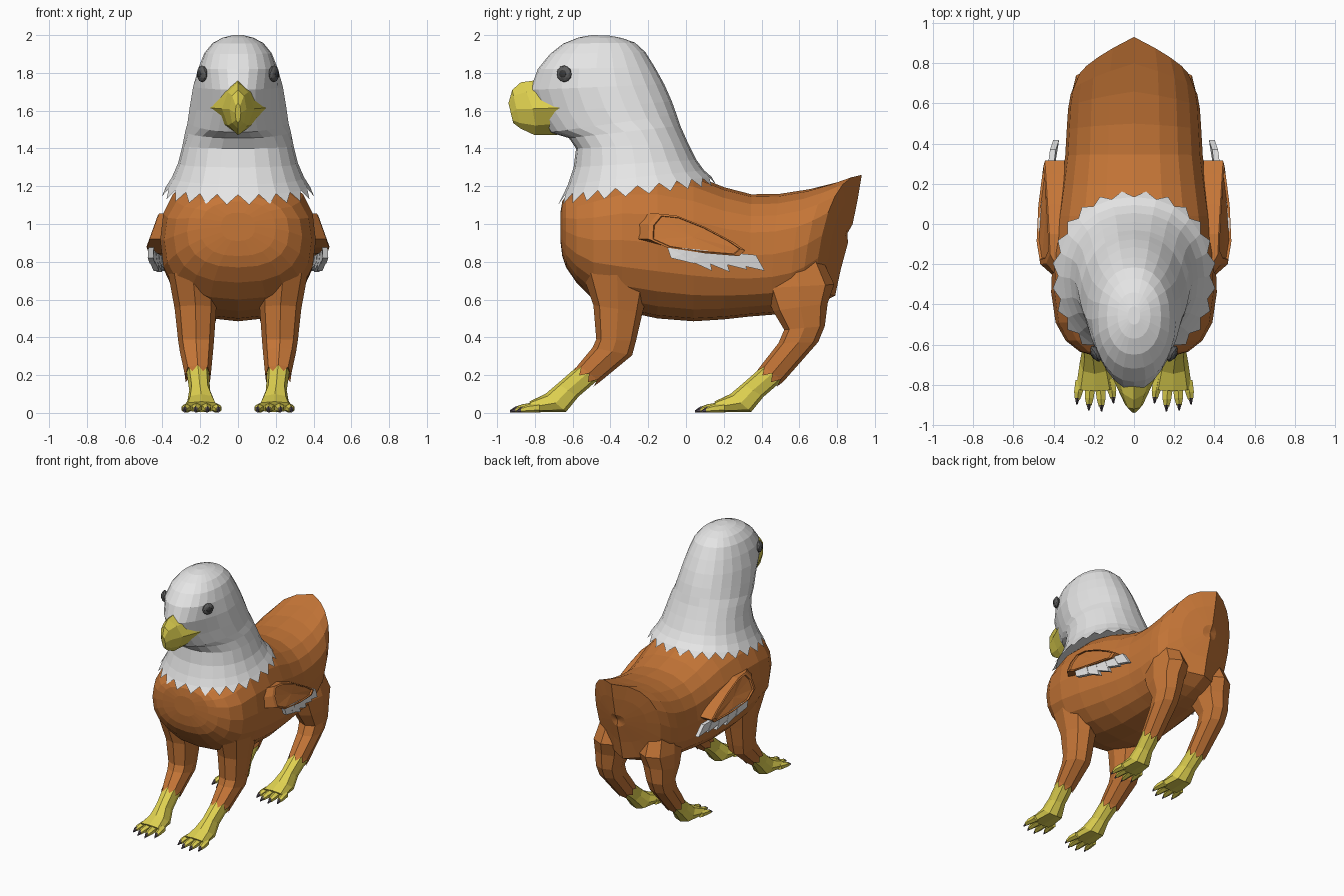
import bpy, bmesh
from math import sin, cos, pi, copysign
from mathutils import Vector, Matrix

cube = bpy.data.objects.get("Cube")
if cube:
    bpy.data.objects.remove(cube, do_unlink=True)


def material(name, rgb):
    m = bpy.data.materials.new(name)
    m.use_nodes = True
    m.diffuse_color = (*rgb, 1)
    m.node_tree.nodes["Principled BSDF"].inputs["Base Color"].default_value = (*rgb, 1)
    return m


BROWN = material("brown feathers", (0.56, 0.18, 0.038))
WHITE = material("white feathers", (0.79, 0.79, 0.79))
YELLOW = material("yellow skin", (0.74, 0.64, 0.08))
GREY = material("eye grey", (0.11, 0.11, 0.11))
BLACK = material("pupil dark grey", (0.04, 0.04, 0.04))
CLAW = material("dark claw", (0.09, 0.07, 0.09))


def finish(name, bm, mat, mirror):
    bmesh.ops.recalc_face_normals(bm, faces=bm.faces)
    mesh = bpy.data.meshes.new(name)
    bm.to_mesh(mesh)
    bm.free()
    mesh.materials.append(mat)
    ob = bpy.data.objects.new(name, mesh)
    bpy.context.collection.objects.link(ob)
    if mirror:
        ob.modifiers.new("Mirror", 'MIRROR').use_mirror_merge = False


def ring(a, b, w, xc=0, n=8, e=2, taper=0, sweep=0):
    """Cross-section between two (y, z) extremes, with half width w."""
    pts = []
    for i in range(n):
        t = 2 * pi * i / n
        c = copysign(abs(cos(t)) ** (2 / e), cos(t))
        s = copysign(abs(sin(t)) ** (2 / e), sin(t)) * (1 - taper * max(0, c))
        y, z = [(p + q) / 2 + (p - q) / 2 * c for p, q in zip(a, b)]
        pts.append(Vector((xc + w * s, y - sweep * abs(w * s), z)))
    return pts


def skin(name, rings, mat, mirror=False, teeth=None, teeth_at=0, flare=.05):
    """Bridge the rings, fan both ends, optionally hang feather points on one ring."""
    bm = bmesh.new()
    loops = [[bm.verts.new(p) for p in r] for r in rings]
    n = len(rings[0])
    for u, v in zip(loops, loops[1:]):
        for i in range(n):
            j = (i + 1) % n
            bm.faces.new((u[i], u[j], v[j], v[i]))
    for k in (0, -1):
        mid = bm.verts.new(sum(rings[k], Vector()) / n)
        for i in range(n):
            bm.faces.new((loops[k][i], loops[k][(i + 1) % n], mid))
    finish(name, bm, mat, mirror)
    if teeth:
        bm = bmesh.new()
        r = rings[teeth_at]
        centre = sum(r, Vector()) / n
        for i in range(n):
            p, q = r[i], r[(i + 1) % n]
            tip = (p + q) / 2
            tip = tip + (tip - centre) * flare + Vector(teeth)
            bm.faces.new([bm.verts.new(x) for x in (p, q, tip)])
        finish(name + "_fringe", bm, mat, mirror)


# Body: y, bottom, top, half width, lean of the section, backward sweep of its sides
body = [(-.665, .91, 1.06, .09, 0, 0), (-.655, .83, 1.12, .2, 0, 0),
        (-.635, .77, 1.15, .27, 0, 0),
        (-.58, .69, 1.18, .34, 0, 0), (-.49, .6, 1.23, .39, 0, 0),
        (-.34, .54, 1.29, .412, 0, 0), (-.15, .5, 1.3, .405, 0, 0),
        (.04, .485, 1.26, .383, 0, 0), (.2, .495, 1.195, .36, 0, 0),
        (.34, .51, 1.157, .342, .02, 0), (.48, .52, 1.16, .335, .06, .05),
        (.62, .54, 1.185, .328, .12, .15), (.74, .57, 1.22, .315, .18, .3),
        (.86, .62, 1.26, .28, .22, .5), (.865, .76, 1.14, .2, .24, .45),
        (.87, .9, 1.0, .06, .25, .4)]
rings = []
for y, lo, hi, w, lean, sweep in body:
    h = (hi - lo) / 2 * lean
    rings.append(ring((y + h, hi), (y - h, lo), w, n=20, e=2.4, sweep=sweep))
skin("body", rings, BROWN)

# Neck and head: front z, back z, front y, back y, half width, taper to the front
head = [(1.155, 1.25, -.65, .135, .378, 0), (1.21, 1.285, -.625, .095, .35, 0),
        (1.3, 1.34, -.595, .055, .318, 0), (1.4, 1.43, -.582, .01, .294, 0),
        (1.455, 1.52, -.62, -.03, .28, .1), (1.485, 1.58, -.72, -.05, .268, .3),
        (1.58, 1.65, -.785, -.075, .256, .4), (1.71, 1.74, -.825, -.115, .238, .3),
        (1.82, 1.83, -.785, -.165, .21, .06), (1.9, 1.91, -.72, -.215, .178, 0),
        (1.955, 1.96, -.65, -.27, .135, 0), (1.987, 1.985, -.57, -.34, .082, 0),
        (2.0, 1.998, -.5, -.41, .03, 0)]
skin("head_and_neck", [ring((yf, zf), (yb, zb), w, n=24, e=2.2, taper=t)
                       for zf, zb, yf, yb, w, t in head], WHITE,
     teeth=(0, 0, -.05), flare=.085)

# Hooked beak
skin("beak", [ring((-.8, 1.76), (-.68, 1.47), .152, e=1.25, sweep=-.5),
              ring((-.875, 1.75), (-.8, 1.47), .085, e=1.5, sweep=-.3),
              ring((-.92, 1.71), (-.875, 1.505), .045),
              ring((-.94, 1.64), (-.915, 1.535), .015)], YELLOW)

# Eyes: flattened balls set into the sides of the head
for name, mat, out, size in (("eye", GREY, 0, .044), ("pupil", BLACK, .012, .024)):
    bm = bmesh.new()
    place = (Matrix.Translation((.19 + out, -.645 - out * .5, 1.795))
             @ Matrix.Rotation(-.5, 4, 'Z') @ Matrix.Diagonal((.5, 1, 1, 1)))
    bmesh.ops.create_icosphere(bm, subdivisions=2, radius=size, matrix=place)
    finish(name, bm, mat, True)


def wing_x(y, z):
    return .484 - .36 * max(0, z - .87) - .15 * max(0, .82 - z) - .13 * max(0, y)


# Wings: raised rim with a slightly sunken panel
outline = [(-.2, .92), (-.195, 1.0), (-.15, 1.055), (-.05, 1.045), (.1, .985),
           (.25, .905), (.315, .86), (.28, .83), (.1, .845), (-.1, .875)]


def wing_ring(scale, dx):
    cy, cz = .04, .93
    pts = [(cy + (y - cy) * scale, cz + (z - cz) * scale) for y, z in outline]
    return [Vector((wing_x(y, z) + dx, y, z)) for y, z in pts]


root = [Vector((.375 if p.y < -.1 else .345, p.y - (.08 if p.y < -.12 else 0), p.z))
        for p in wing_ring(1, 0)]
skin("wing", [root, wing_ring(1, 0), wing_ring(.9, .004), wing_ring(.88, -.008)],
     BROWN, True)

# White flight feathers below each wing
for k in range(5):
    y, z = -.1 + .085 * k, .88 - .008 * k
    tip = (y + .145 + .008 * k, .79 if k == 0 else .758 - .006 * (k % 3))
    quad = [(y, z), (y + .02, z - .06), tip, (y + .13, z - .012)]
    skin("wing_feather_%d" % (k + 1),
         [[Vector((wing_x(*p) - d - .003 * k, *p)) for p in quad] for d in (.035, .006)],
         WHITE, True)


def leg(name, sections):
    skin(name, [ring(a, b, w, xc, e=2.4) for a, b, xc, w in sections], BROWN, True,
         teeth=(0, -.03, -.03), teeth_at=-1)


leg("front_leg", [((-.55, .74), (-.18, .74), .24, .13), ((-.49, .57), (-.23, .53), .225, .11),
                  ((-.475, .39), (-.265, .38), .222, .095), ((-.495, .345), (-.285, .305), .22, .088),
                  ((-.57, .255), (-.455, .165), .213, .07)])
leg("hind_leg", [((.44, .84), (.68, .9), .18, .1), ((.41, .66), (.785, .68), .195, .125),
                 ((.46, .54), (.75, .58), .21, .112),
                 ((.52, .44), (.735, .46), .22, .092), ((.49, .37), (.7, .375), .22, .085),
                 ((.4, .255), (.515, .165), .213, .07)])

# Feet: scaly shank, flat paw, four toes with claws
for name, dy in (("front", 0), ("hind", .98)):
    shank = [((-.56, .26), (-.46, .18), .213, .06), ((-.68, .155), (-.57, .085), .203, .055),
             ((-.745, .1), (-.635, .005), .195, .075), ((-.83, .06), (-.8, .004), .193, .095)]
    skin(name + "_foot", [ring((a[0] + dy, a[1]), (b[0] + dy, b[1]), w, xc, e=2.6)
                          for a, b, xc, w in shank], YELLOW, True)
    for k, (dx, back) in enumerate(((-.08, .04), (-.028, 0), (.028, .005), (.08, .035))):
        def toe(y, top, w, spread):
            y += dy + back
            return ring((y, top), (y, .002), w, .193 + dx * spread, n=6)
        skin("%s_toe_%d" % (name, k + 1),
             [toe(-.81, .055, .03, .9), toe(-.87, .045, .025, 1.04), toe(-.908, .03, .015, 1.1)],
             YELLOW, True)
        skin("%s_claw_%d" % (name, k + 1),
             [toe(-.9, .036, .014, 1.1), toe(-.932, .014, .004, 1.14)], CLAW, True)
